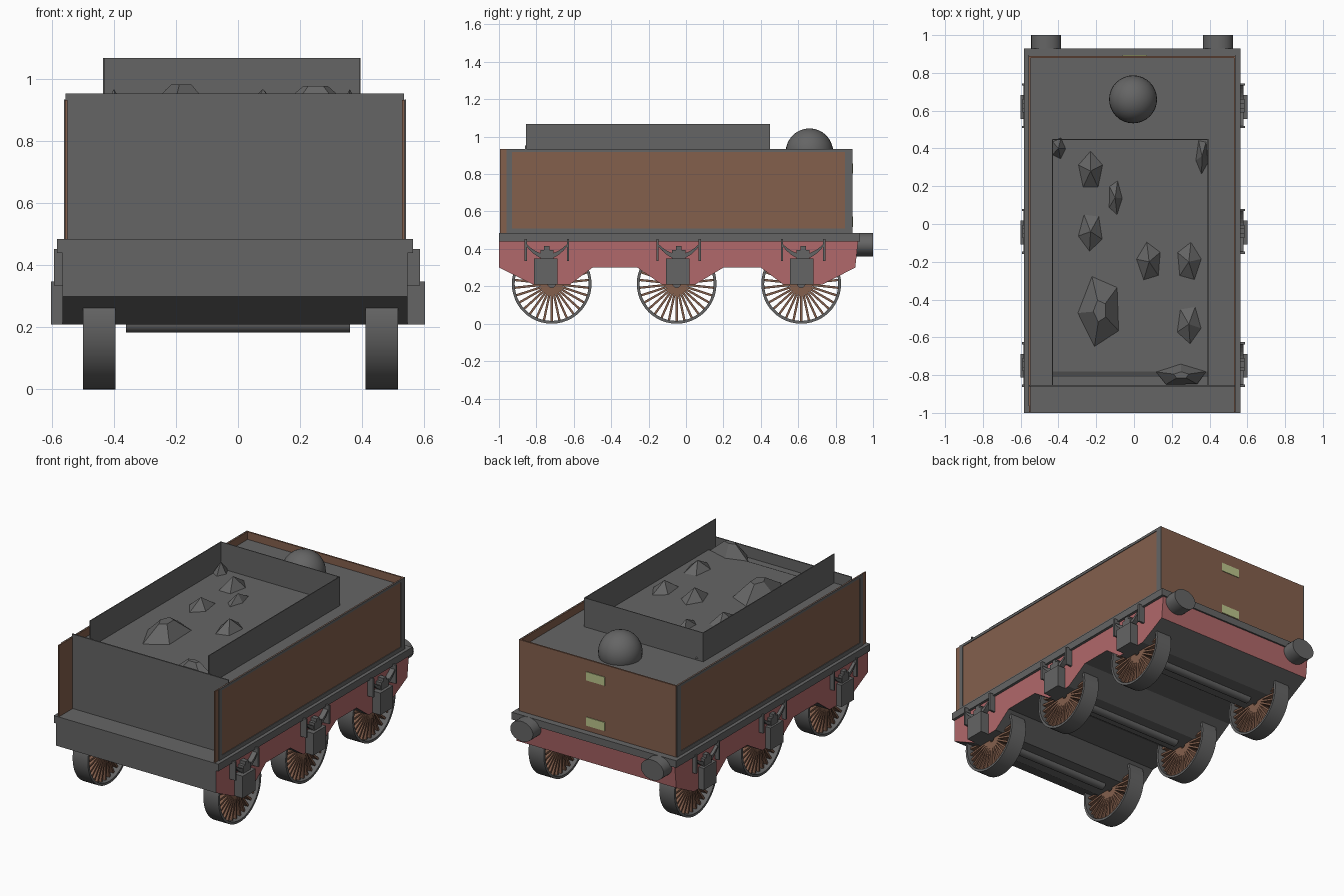
import bpy, bmesh, math
from mathutils import Matrix, Vector

cube = bpy.data.objects.get("Cube")
if cube:
    bpy.data.objects.remove(cube)


def material(name, rgb):
    m = bpy.data.materials.new(name)
    m.use_nodes = True
    m.diffuse_color = (*rgb, 1)
    m.node_tree.nodes["Principled BSDF"].inputs["Base Color"].default_value = (*rgb, 1)
    return m


GREY = material("dark grey metal", (0.13, 0.13, 0.13))
BROWN = material("brown paint", (0.23, 0.115, 0.073))
RED = material("faded red paint", (0.44, 0.14, 0.145))
CREAM = material("pale green plate", (0.5, 0.56, 0.26))


def finish(name, bm, *mats, smooth=False):
    bmesh.ops.recalc_face_normals(bm, faces=bm.faces)
    mesh = bpy.data.meshes.new(name)
    bm.to_mesh(mesh)
    bm.free()
    ob = bpy.data.objects.new(name, mesh)
    bpy.context.collection.objects.link(ob)
    for m in mats:
        mesh.materials.append(m)
    if smooth:
        bpy.ops.object.select_all(action="DESELECT")
        ob.select_set(True)
        bpy.context.view_layer.objects.active = ob
        bpy.ops.object.shade_smooth_by_angle(angle=math.radians(35))
    return ob


def add_box(bm, x, y, z, turn=Matrix()):
    """Box from three (low, high) ranges."""
    size = Matrix.Diagonal([r[1] - r[0] for r in (x, y, z)] + [1])
    mid = Matrix.Translation([(r[0] + r[1]) / 2 for r in (x, y, z)])
    bmesh.ops.create_cube(bm, size=1, matrix=turn @ mid @ size)


def box(name, x, y, z, mat=GREY):
    bm = bmesh.new()
    add_box(bm, x, y, z)
    return finish(name, bm, mat)


def add_prism(bm, profile, x0, x1):
    """Extrude a (y, z) outline along x."""
    face = bm.faces.new([bm.verts.new((x0, y, z)) for y, z in profile])
    ext = bmesh.ops.extrude_face_region(bm, geom=[face])["geom"]
    verts = [v for v in ext if isinstance(v, bmesh.types.BMVert)]
    bmesh.ops.translate(bm, verts=verts, vec=(x1 - x0, 0, 0))


def span(centre, half):
    return (centre - half, centre + half)


CX = -0.01
WHEELS = (-0.718, -0.05, 0.616)
BOXES = (-0.75, -0.045, 0.62)
DECK = 0.885

# Chassis: red sides and rear, grey underside and front
low, high = 0.21, 0.3
outline = [(-1, 0.44), (-1, high), (-0.82, low), (-0.62, low), (-0.5, high),
           (-0.26, high), (-0.13, low), (0.05, low), (0.2, high), (0.4, high),
           (0.52, low), (0.73, low), (0.905, high), (0.92, 0.44)]
bm = bmesh.new()
add_prism(bm, outline, CX - 0.556, CX + 0.556)
chassis = finish("chassis", bm, GREY, RED)
for p in chassis.data.polygons:
    p.material_index = int(abs(p.normal.x) > 0.5 or p.normal.y > 0.9)
box("footplate", span(CX, 0.573), (-1, 0.93), (0.44, 0.485))

# Water tank body with thin outer plates
box("tank_core", span(CX, 0.54), (-0.855, 0.88), (0.485, DECK))
box("front_plate", span(CX, 0.545), (-0.86, -0.852), (0.485, 0.953))
box("rear_panel", span(CX, 0.545), (0.88, 0.89), (0.485, 0.933), BROWN)
for side, s in (("right", -1), ("left", 1)):
    def at(a, b, c=CX):
        return tuple(sorted((c + s * a, c + s * b)))

    box(side + "_panel", at(0.539, 0.547), (-0.995, 0.889), (0.485, 0.933), BROWN)
    bm = bmesh.new()
    edge = at(0.546, 0.551)
    add_box(bm, edge, (-0.96, -0.93), (0.485, 0.934))
    add_box(bm, edge, (0.85, 0.891), (0.485, 0.934))
    add_box(bm, edge, (-0.93, 0.85), (0.918, 0.934))
    add_box(bm, edge, (-0.93, 0.85), (0.485, 0.51))
    finish(side + "_panel_frame", bm, GREY)

    # Coal rail side wall
    box(side + "_coal_wall", at(0.41, 0.415, -0.02), (-0.855, 0.45), (DECK, 1.067))

    # Rear buffer
    bm = bmesh.new()
    place = (Matrix.Translation((CX + s * 0.455, 0.95, 0.422))
             @ Matrix.Diagonal((0.079, 1, 0.063, 1)) @ Matrix.Rotation(math.pi / 2, 4, "X"))
    bmesh.ops.create_cone(bm, cap_ends=True, segments=32, radius1=1, radius2=1,
                          depth=0.1, matrix=place)
    finish(side + "_buffer", bm, GREY, smooth=True)

    for i, (c, w) in enumerate(zip(BOXES, WHEELS), 1):
        # Axle box, leaf spring and hangers
        box(f"{side}_axle_box_{i}", at(0.54, 0.602, 0), span(c, 0.063), (0.21, 0.348))
        bm = bmesh.new()
        c += 0.006
        steps = [k / 5 for k in range(-5, 6)]
        arc = [(c + 0.11 * t, 0.372 + 0.055 * t * t) for t in steps]
        arc += [(c + 0.11 * t, 0.345 + 0.07 * t * t) for t in reversed(steps)]
        add_prism(bm, arc, *at(0.55, 0.582, -0.003))
        add_box(bm, at(0.55, 0.587, -0.003), span(c, 0.035), (0.34, 0.395))
        add_box(bm, at(0.55, 0.587, -0.003), span(c, 0.015), (0.39, 0.415))
        for t in (-1, 1):
            add_box(bm, at(0.545, 0.59, -0.003), span(c + t * 0.113, 0.006), (0.335, 0.452))
        finish(f"{side}_spring_{i}", bm, GREY)

        # Wheel rim, spun from a rectangular section
        r, hub = 0.213, Vector((0.008 + s * 0.455, w, 0.213))
        bm = bmesh.new()
        section = [bm.verts.new(hub + Vector((dx, 0, -rad))) for dx, rad in
                   ((-0.053, r), (0.053, r), (0.053, r - 0.015), (-0.053, r - 0.015))]
        edges = [bm.edges.new((section[k], section[k - 1])) for k in range(4)]
        bmesh.ops.spin(bm, geom=section + edges, cent=hub, axis=(1, 0, 0),
                       angle=2 * math.pi, steps=48)
        bmesh.ops.remove_doubles(bm, verts=bm.verts, dist=0.0005)
        finish(f"{side}_wheel_rim_{i}", bm, GREY, smooth=True)

        # Spokes
        bm = bmesh.new()
        count = 30
        for k in range(count):
            turn = Matrix.Translation(hub) @ Matrix.Rotation(2 * math.pi * k / count, 4, "X")
            add_box(bm, span(0, 0.03), span(0, 0.006), (0.02, r - 0.01), turn)
        finish(f"{side}_wheel_spokes_{i}", bm, BROWN)

box("rear_coal_wall", span(-0.02, 0.415), (0.445, 0.45), (DECK, 1.067))

# Axles
for i, w in enumerate(WHEELS, 1):
    bm = bmesh.new()
    place = Matrix.Translation((0, w, 0.213)) @ Matrix.Rotation(math.pi / 2, 4, "Y")
    bmesh.ops.create_cone(bm, cap_ends=True, segments=16, radius1=0.03, radius2=0.03,
                          depth=0.72, matrix=place)
    finish(f"axle_{i}", bm, GREY, smooth=True)

# Coal bed with a sloping front edge and angular lumps
bed = 0.9
bm = bmesh.new()
add_prism(bm, [(-0.852, DECK - 0.02), (-0.78, bed), (0.446, bed), (0.446, DECK - 0.02)],
          -0.43, 0.39)
lumps = [(-0.23, 0.28, 0.07, 0.11, 0.07), (-0.1, 0.14, 0.04, 0.1, 0.05),
         (-0.23, -0.04, 0.07, 0.11, 0.06), (0.08, -0.2, 0.07, 0.11, 0.07),
         (0.29, -0.2, 0.07, 0.11, 0.06), (0.29, -0.53, 0.07, 0.11, 0.06),
         (-0.18, -0.46, 0.12, 0.2, 0.085), (0.25, -0.8, 0.14, 0.06, 0.08),
         (-0.4, 0.4, 0.04, 0.06, 0.07), (0.36, 0.36, 0.035, 0.1, 0.07)]
for n, (x, y, rx, ry, h) in enumerate(lumps):
    place = (Matrix.Translation((x, y, bed + h / 2 - 0.003)) @ Matrix.Diagonal((rx, ry, 1, 1))
             @ Matrix.Rotation(n * 0.9, 4, "Z"))
    bmesh.ops.create_cone(bm, cap_ends=True, segments=5, radius1=1,
                          radius2=0.3 if rx > 0.1 else 0.02, depth=h, matrix=place)
finish("coal", bm, GREY)

# Water filler dome
bm = bmesh.new()
bmesh.ops.create_uvsphere(bm, u_segments=32, v_segments=16, radius=0.127,
                          matrix=Matrix.Translation((-0.005, 0.66, 0.917)))
finish("filler_dome", bm, GREY, smooth=True)

# Rear plates
for name, z in (("upper", 0.83), ("lower", 0.545)):
    box(name + "_rear_plate", span(0.005, 0.065), (0.889, 0.894), span(z, 0.027), CREAM)
